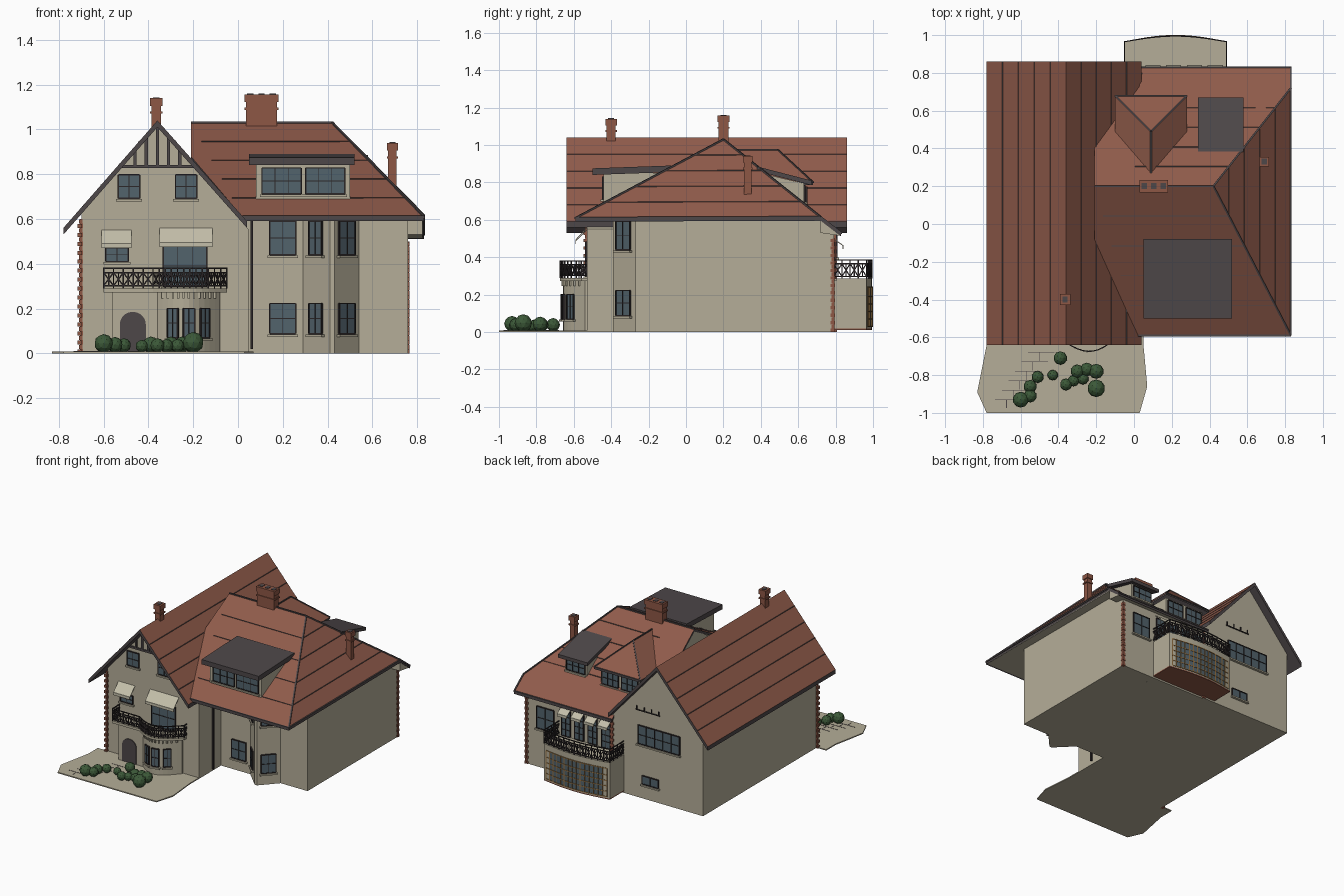
import bpy, bmesh, math
from mathutils import Vector, Matrix

old = bpy.data.objects.get("Cube")
if old:
    bpy.data.objects.remove(old, do_unlink=True)


def material(name, r, g, b):
    m = bpy.data.materials.new(name)
    m.use_nodes = True
    m.diffuse_color = (r, g, b, 1)
    m.node_tree.nodes["Principled BSDF"].inputs["Base Color"].default_value = (r, g, b, 1)
    return m


WALL = material("cream render", .46, .42, .315)
ROOF = material("red clay tile", .28, .105, .07)
BRICK = material("red brick", .27, .095, .06)
LEAD = material("grey lead", .075, .063, .066)
GLASS = material("blue grey glass", .085, .125, .15)
IRON = material("dark iron", .025, .02, .021)
HEDGE = material("hedge green", .045, .1, .04)
WOOD = material("golden wood", .3, .17, .06)
CANVAS = material("pale canvas", .55, .52, .4)


def finish(name, bm, *mats):
    bmesh.ops.recalc_face_normals(bm, faces=bm.faces)
    me = bpy.data.meshes.new(name)
    bm.to_mesh(me)
    bm.free()
    for m in mats:
        me.materials.append(m)
    ob = bpy.data.objects.new(name, me)
    bpy.context.collection.objects.link(ob)
    return ob


def add_box(bm, lo, hi, mat=0, frame=Matrix()):
    lo, hi = Vector(lo), Vector(hi)
    m = frame @ Matrix.Translation((lo + hi) / 2) @ Matrix.Diagonal((*(hi - lo), 1))
    for v in bmesh.ops.create_cube(bm, size=1, matrix=m)["verts"]:
        for f in v.link_faces:
            f.material_index = mat


def box(name, lo, hi, mat):
    bm = bmesh.new()
    add_box(bm, lo, hi)
    return finish(name, bm, mat)


def bars(name, segments, r, mat):
    bm = bmesh.new()
    for a, b in segments:
        a, b = Vector(a), Vector(b)
        d = b - a
        m = Matrix.Translation((a + b) / 2) @ d.to_track_quat("Z", "Y").to_matrix().to_4x4()
        bmesh.ops.create_cube(bm, size=1, matrix=m @ Matrix.Diagonal((2 * r, 2 * r, d.length, 1)))
    return finish(name, bm, mat)


def prism(name, pts, axis, lo, hi, mat):
    place = {"x": lambda p, d: (d, *p), "y": lambda p, d: (p[0], d, p[1]), "z": lambda p, d: (*p, d)}[axis]
    bm = bmesh.new()
    a, b = [[bm.verts.new(place(p, d)) for p in pts] for d in (lo, hi)]
    bm.faces.new(a)
    bm.faces.new(b)
    for i in range(len(a)):
        j = (i + 1) % len(a)
        bm.faces.new((a[i], a[j], b[j], b[i]))
    return finish(name, bm, mat)


def slab(name, pts, t, mat, edge=LEAD):
    bm = bmesh.new()
    top = [bm.verts.new(p) for p in pts]
    low = [bm.verts.new(Vector(p) - Vector((0, 0, t))) for p in pts]
    bm.faces.new(top)
    bm.faces.new(low).material_index = 1
    for i in range(len(top)):
        j = (i + 1) % len(top)
        bm.faces.new((top[i], top[j], low[j], low[i])).material_index = 1
    return finish(name, bm, mat, edge)


def window(name, x, y, z, w, h, cols=2, rows=2, angle=0.0, frame=IRON, sill=True):
    # Local -y points outwards
    m = Matrix.Translation((x, y, z)) @ Matrix.Rotation(angle, 4, "Z")
    bm = bmesh.new()
    add_box(bm, (-w / 2, -.006, -h / 2), (w / 2, .01, h / 2), 0, m)
    for i in range(cols + 1):
        u, t = w * (i / cols - .5), .003 if i in (0, cols) else .0018
        add_box(bm, (u - t, -.01, -h / 2), (u + t, .01, h / 2), 1, m)
    for i in range(rows + 1):
        v, t = h * (i / rows - .5), .003 if i in (0, rows) else .0018
        add_box(bm, (-w / 2, -.01, v - t), (w / 2, .01, v + t), 1, m)
    if sill:
        add_box(bm, (-w / 2 - .01, -.018, -h / 2 - .014), (w / 2 + .01, .01, -h / 2 - .003), 2, m)
    finish(name, bm, GLASS, frame, WALL)


def awning(name, x0, x1, y, z0, z1, out):
    slab(name, [(x0, y, z1), (x1, y, z1), (x1, y + out, z0 + .02), (x0, y + out, z0 + .02)], .006, CANVAS, CANVAS)
    box(name + "_valance", (x0, y + out - .002, z0), (x1, y + out + .002, z0 + .02), CANVAS)


def bow(x0, y0, x1, y1, bulge, n=12):
    return [(x0 + (x1 - x0) * i / n, y0 + (y1 - y0) * i / n + bulge * math.sin(math.pi * i / n)) for i in range(n + 1)]


def railing(name, path, z0, z1):
    seg = []
    for (ax, ay), (bx, by) in zip(path, path[1:]):
        n = max(1, round(math.hypot(bx - ax, by - ay) / .045))
        pts = [(ax + (bx - ax) * i / n, ay + (by - ay) * i / n) for i in range(n + 1)]
        for p, q in zip(pts, pts[1:]):
            mid = ((p[0] + q[0]) / 2, (p[1] + q[1]) / 2)
            seg += [((*p, z1), (*q, z1)), ((*p, z0 + .012), (*q, z0 + .012)), ((*p, z1 - .02), (*q, z1 - .02))]
            seg += [((*p, z0), (*p, z1)), ((*mid, z0 + .012), (*mid, z1 - .02))]
            seg += [((*p, z0 + .012), (*q, z1 - .02)), ((*p, z1 - .02), (*q, z0 + .012))]
    bars(name, seg, .003, IRON)


def courses(name, a, b, c, d, n):
    # Tile lines between ridge a-b and eave d-c
    a, b, c, d = map(Vector, (a, b, c, d))
    bars(name, [(a.lerp(d, i / n), b.lerp(c, i / n)) for i in range(1, n)], .0018, LEAD)


# Walls
prism("gable_wing_walls", [(-.7, 0), (.05, 0), (.05, .55), (-.36, 1.015), (-.7, .625)], "y", -.53, .8, WALL)
prism("main_walls", [(0, -.27), (.29, -.27), (.41, -.39), (.43, -.39), (.54, -.27), (.76, -.27), (.76, .72), (0, .72)],
      "z", 0, .6, WALL)
box("back_wall", (0, .7, 0), (.76, .79, .53), WALL)
prism("back_eave", [(.72, .595), (.72, .53), (.825, .515)], "x", .05, .825, WALL)
box("soffit", (.04, -.585, .594), (.825, .72, .604), WALL)

# Wing roof
L, R = (-.78, .56), (.04, .59)
for side, (ex, ez) in (("left", L), ("right", R)):
    quad = [(-.36, -.64, 1.04), (-.36, .86, 1.04), (ex, .86, ez), (ex, -.64, ez)]
    slab("wing_roof_" + side, quad, .03, ROOF)
    courses("wing_tiles_" + side, *quad, 5)

# Main roof
RA, RB = (-.21, .2, 1.03), (.42, .2, 1.03)
FR, FL = (.83, -.59, .61), (.02, -.59, .61)
HB, BR, BL = (.83, .72, .615), (.83, .83, .53), (.03, .83, .53)
slab("main_roof_front", [RA, RB, FR, FL, (-.21, -.08, .879)], .02, ROOF)
slab("main_roof_right", [RB, HB, FR], .02, ROOF)
slab("main_roof_back", [RA, RB, HB, BR, BL, (.03, .73, .609), (-.21, .4, .871)], .02, ROOF)
prism("roof_gable_end", [(-.12, .83), (.2, 1.012), (.43, .83)], "x", -.205, -.19, WALL)
courses("front_tiles", (-.21, .2, 1.03), RB, FR, FL, 5)
courses("right_tiles", RB, RB, HB, FR, 5)
courses("back_tiles", (0, .2, 1.03), RB, HB, (.03, .72, .619), 5)
bars("hips_and_gutters", [(RB, FR), (RB, HB), (FL, FR), (FR, HB), (BL, BR), (HB, BR), (RA, RB)], .005, LEAD)

# Flat dormers
slab("front_dormer_roof", [(.05, -.5, .875), (.52, -.5, .875), (.52, -.08, .89), (.05, -.08, .89)], .035, LEAD)
box("front_dormer", (.08, -.44, .66), (.5, -.1, .85), WALL)
for x in (.195, .39):
    window("front_dormer_window", x, -.44, .77, .175, .115, 3, 2)
slab("back_dormer_roof", [(.34, .38, .885), (.58, .38, .885), (.58, .67, .81), (.34, .67, .81)], .025, LEAD)
prism("back_dormer", [(.4, .85), (.63, .795), (.63, .64), (.45, .7)], "x", .37, .55, WALL)
window("back_dormer_window", .46, .63, .74, .15, .085, 3, 2, math.pi)

# Hipped dormer
T0, T1 = (.09, .27, .975), (.09, .49, .975)
E0, E1, E2, E3 = (-.1, .47, .8), (-.1, .68, .8), (.28, .68, .8), (.28, .47, .8)
for part, pts in (("left", [T0, T1, E1, E0]), ("right", [T0, T1, E2, E3]), ("back", [T1, E1, E2])):
    slab("hipped_dormer_roof_" + part, pts, .015, ROOF)
bars("hipped_dormer_ridges", [(T0, T1), (T1, E1), (T1, E2), (E1, E2)], .004, LEAD)
box("hipped_dormer", (-.07, .45, .62), (.25, .64, .79), WALL)
for x in (.01, .17):
    window("hipped_dormer_window", x, .64, .725, .13, .1, 3, 2, math.pi)


# Chimneys
def chimney(name, x, y, w, d, z0, z1, flues):
    bm = bmesh.new()
    add_box(bm, (x - w / 2 + .006, y - d / 2 + .006, z0), (x + w / 2 - .006, y + d / 2 - .006, z1))
    for z, h in ((z1 - .035, .035), (z1 - .07, .01)):
        add_box(bm, (x - w / 2, y - d / 2, z), (x + w / 2, y + d / 2, z + h))
    for i in range(flues):
        u = x + w * ((i + .5) / flues - .5)
        add_box(bm, (u - .014, y - .016, z1), (u + .014, y + .016, z1 + .003), 1)
    finish(name, bm, BRICK, LEAD)


chimney("ridge_chimney", .105, .2, .15, .065, .95, 1.157, 3)
chimney("wing_chimney", -.365, -.4, .055, .06, .98, 1.14, 1)
chimney("right_chimney", .69, .33, .05, .05, .7, .94, 1)

# Half-timbered gable
timber = [((-.53, -.534, .835), (-.19, -.534, .835))]
for x in (-.46, -.41, -.36, -.31, -.26):
    timber.append(((x, -.534, .835), (x, -.534, 1.02 - abs(x + .36) * 1.14)))
bars("gable_timbers", timber, .007, LEAD)

# Front windows
for x in (-.487, -.232):
    window("attic_window", x, -.53, .745, .095, .105)
window("small_upper_window", -.54, -.53, .44, .1, .06)
window("balcony_window", -.237, -.53, .39, .195, .18, 3, 2)
awning("small_awning", -.61, -.475, -.53, .47, .55, -.06)
awning("large_awning", -.35, -.115, -.53, .475, .56, -.06)
for z, h in ((.515, .15), (.155, .135)):
    window("main_window", .2, -.27, z, .115, h)
    window("bay_left_window", .35, -.33, z, .08, h, 2, 2, -math.pi / 4)
    window("bay_right_window", .483, -.333, z, .1, h, 2, 2, math.radians(47))
bars("downpipe", [((.062, -.38, .02), (.062, -.38, .6))], .006, IRON)

# Entrance porch, bowed bay and balcony
curve = bow(-.36, -.6, -.08, -.54, -.085)
prism("porch_and_bay", [(-.56, -.53), (-.56, -.6)] + curve + [(-.08, -.53)], "z", 0, .275, WALL)
for i in (3, 6, 9):
    (ax, ay), (bx, by) = curve[i - 1], curve[i + 1]
    window("bay_window", *curve[i], .135, .05, .13, 2, 2, math.atan2(by - ay, bx - ax))
arch = [(-.47 + .058 * math.cos(a), .13 + .055 * math.sin(a)) for a in (math.pi * i / 10 for i in range(11))]
prism("arched_door", [(-.412, .01)] + arch + [(-.528, .01)], "y", -.606, -.59, LEAD)
edge = [(-.6, -.53), (-.6, -.615)] + bow(-.38, -.615, -.05, -.56, -.085) + [(-.05, -.53)]
prism("balcony_floor", edge, "z", .272, .29, WALL)
railing("balcony_railing", edge, .29, .38)
bars("balcony_dentils", [((x, y - .004, .245), (x, y - .004, .272)) for x, y in curve[1:-1]], .005, WALL)

# Rear bay and terrace
rear = [(-.05, .79), (-.05, .965)] + bow(-.05, .965, .49, .965, .03) + [(.49, .79)]
prism("rear_bay", rear, "z", .02, .27, WALL)
prism("rear_bay_floor", rear, "z", .012, .02, BRICK)
prism("rear_terrace", rear, "z", .27, .285, WALL)
railing("rear_railing", rear, .285, .385)
pane = bow(-.03, .968, .47, .968, .03, 15)
prism("rear_glazing", [(-.03, .95)] + pane + [(.47, .95)], "z", .03, .24, GLASS)
grid = [((x, y, .03), (x, y, .24)) for x, y in pane]
for z in (.03, .07, .11, .15, .19, .24):
    grid += [((*p, z), (*q, z)) for p, q in zip(pane, pane[1:])]
bars("rear_glazing_bars", grid, .003, WOOD)

# Back windows
for x in (.43, .32, .21, .1):
    window("terrace_door", x, .79, .385, .07, .19, 2, 4, math.pi, sill=False)
    awning("terrace_awning", x - .04, x + .04, .79, .445, .5, .05)
window("back_corner_window", .6, .79, .37, .14, .16, 2, 2, math.pi)
window("wing_long_window", -.34, .8, .47, .34, .135, 5, 2, math.pi)
window("wing_low_window", -.27, .8, .14, .13, .06, 2, 1, math.pi)
ties = [((-.35, .805, .65), (-.15, .805, .65))]
ties += [((x, .805, .65), (x, .805, .68)) for x in (-.34, -.28, -.22, -.16)]
bars("wall_ties", ties, .003, IRON)

# Brick corners
for x, y, top in ((-.7, -.53, .6), (.05, .8, .53), (.76, .79, .51)):
    bm = bmesh.new()
    for k in range(int(top / .02)):
        s = .011 if k % 2 else .018
        add_box(bm, (x - s, y - s, k * .02), (x + .004 if x < 0 else x + .005, y + .005, k * .02 + .018))
        add_box(bm, (x - .006, y - .006, k * .02), (x + s * .4, y + s * .4, k * .02 + .02))
    finish("brick_corner", bm, BRICK)

# Forecourt
prism("forecourt", [(-.78, -.53), (-.78, -.64), (-.83, -.89), (-.78, -1), (.03, -1), (.07, -.86), (.05, -.64), (.05, -.53)],
      "z", 0, .008, WALL)
joints = []
for i in range(6):
    x, y = -.5 - .035 * i, -.68 - .05 * i
    joints += [((x - .06, y, .008), (x + .08, y, .008)), ((x, y, .008), (x, y - .045, .008))]
bars("paving_joints", joints, .0015, LEAD)

# Bushes
bm = bmesh.new()
for x, y, r in ((-.39, -.71, .036), (-.51, -.81, .032), (-.43, -.8, .028), (-.36, -.85, .032), (-.3, -.78, .036),
                (-.25, -.77, .036), (-.2, -.78, .04), (-.2, -.87, .047), (-.27, -.82, .03), (-.55, -.86, .035),
                (-.55, -.91, .035), (-.6, -.93, .042), (-.32, -.83, .03)):
    bmesh.ops.create_icosphere(bm, subdivisions=2, radius=r, matrix=Matrix.Translation((x, y, .008 + r * .85)))
finish("bushes", bm, HEDGE)
